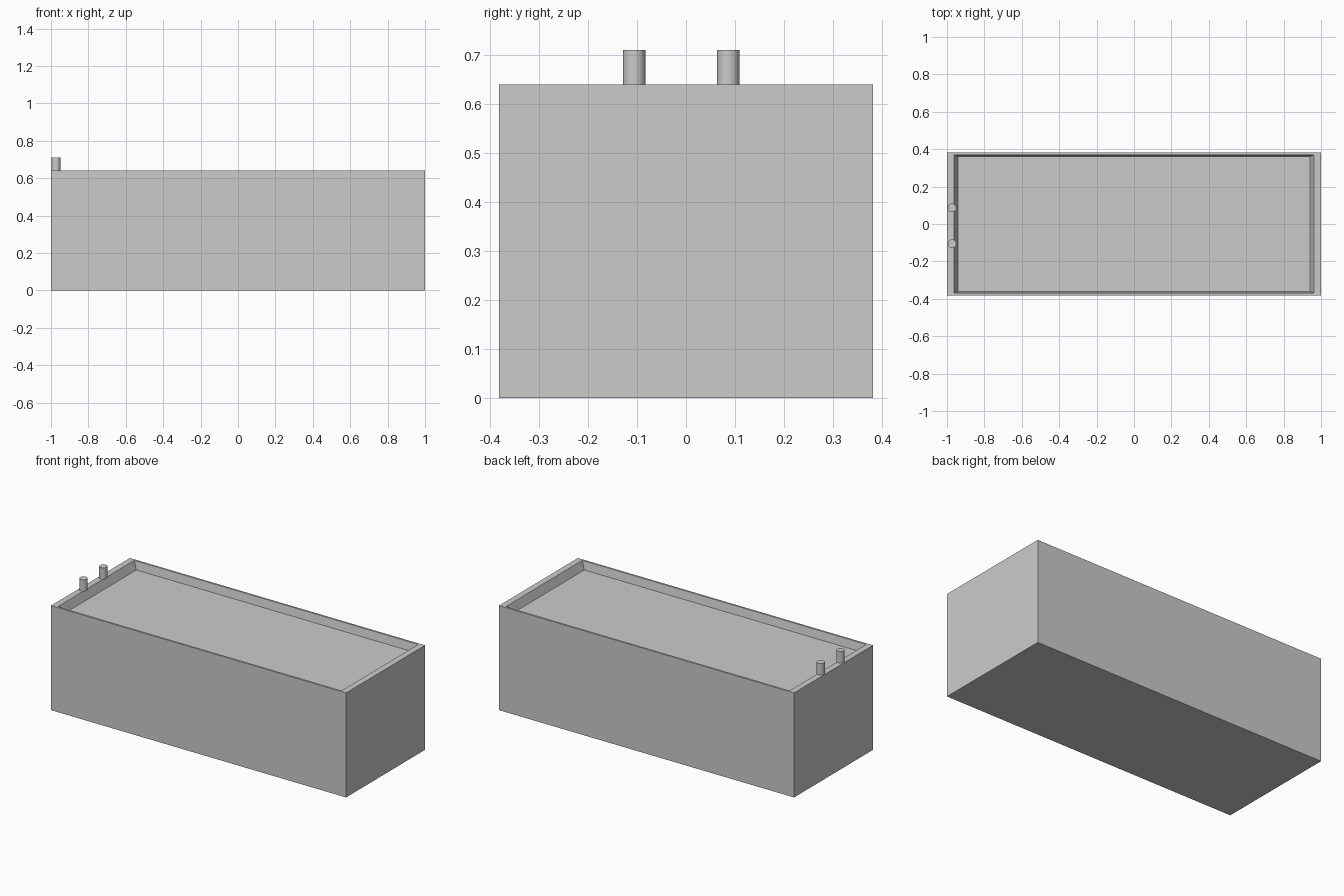
import bpy, bmesh

if "Cube" in bpy.data.objects:
    bpy.data.objects.remove(bpy.data.objects["Cube"])


def make_object(name, bm):
    bmesh.ops.recalc_face_normals(bm, faces=bm.faces)
    mesh = bpy.data.meshes.new(name)
    bm.to_mesh(mesh)
    bm.free()
    obj = bpy.data.objects.new(name, mesh)
    bpy.context.collection.objects.link(obj)
    return obj


def build_tub(rings):
    # Stack of rectangular rings (half x, half y, z), bridged and capped
    bm = bmesh.new()
    loops = [[bm.verts.new((sx * hx, sy * hy, z))
              for sx, sy in ((-1, -1), (1, -1), (1, 1), (-1, 1))]
             for hx, hy, z in rings]
    for a, b in zip(loops, loops[1:]):
        for i in range(4):
            j = (i + 1) % 4
            bm.faces.new((a[i], a[j], b[j], b[i]))
    bm.faces.new(loops[0][::-1])
    bm.faces.new(loops[-1])
    return make_object("tub", bm)


# Tub: base, outer rim, inner rim, sloped recess down to the inner surface
build_tub([(1.0, 0.382, 0.0), (1.0, 0.382, 0.64),
           (0.962, 0.37, 0.64), (0.942, 0.361, 0.59)])

# Pair of tap posts on the left rim
for name, y in (("tap_front", -0.106), ("tap_back", 0.086)):
    bpy.ops.mesh.primitive_cylinder_add(vertices=24, radius=0.023, depth=0.07,
                                        location=(-0.973, y, 0.675))
    bpy.context.object.name = name
    bpy.ops.object.shade_smooth_by_angle()
